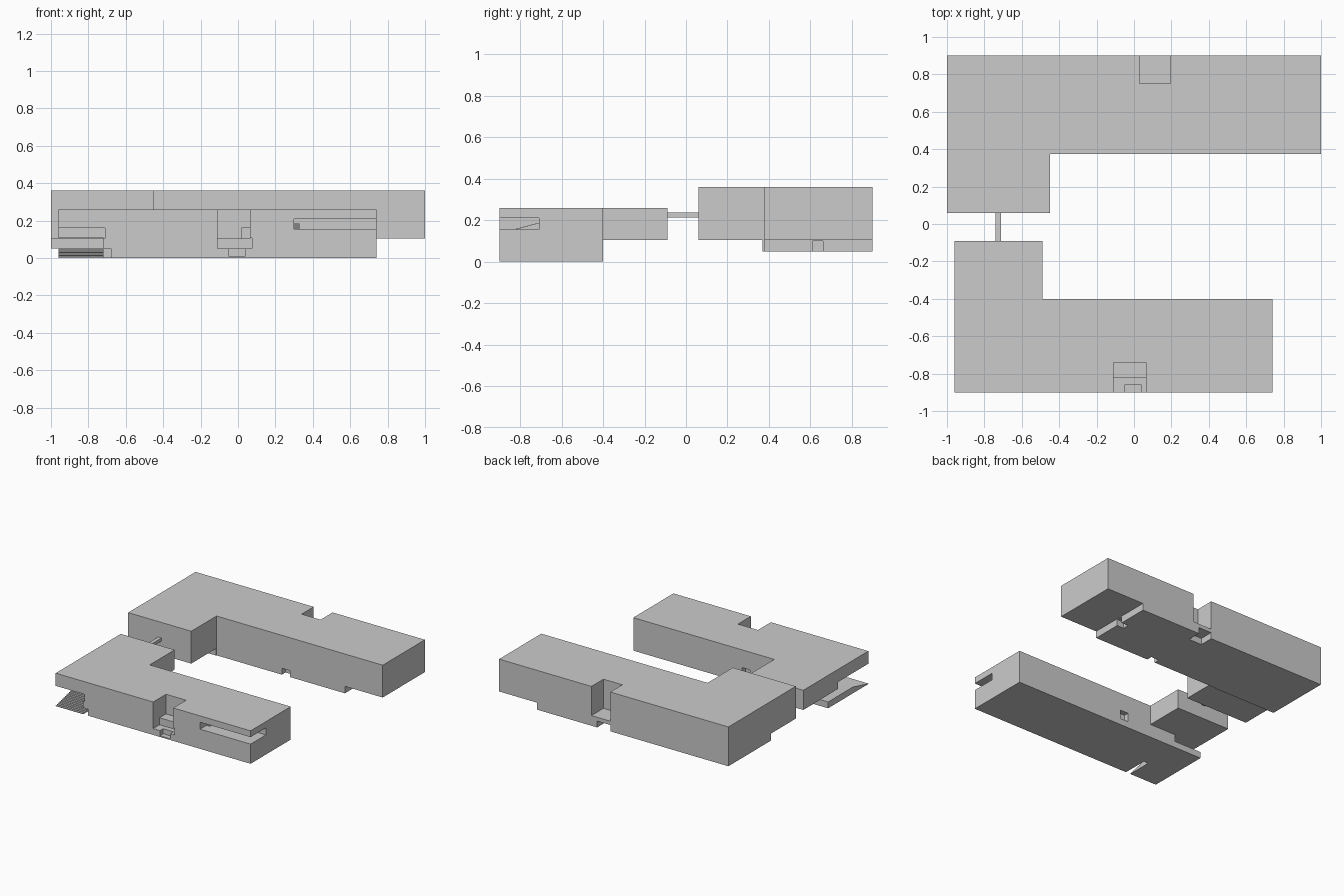
import bpy, bmesh

if "Cube" in bpy.data.objects:
    bpy.data.objects.remove(bpy.data.objects["Cube"])


def prism(name, pts, axis, lo, hi):
    """Extrude a closed 2D outline: axis 'z' takes (x, y), axis 'x' takes (y, z)."""
    put = (lambda p, h: (p[0], p[1], h)) if axis == 'z' else (lambda p, h: (h, p[0], p[1]))
    bm = bmesh.new()
    face = bm.faces.new([bm.verts.new(put(p, lo)) for p in pts])
    ext = bmesh.ops.extrude_face_region(bm, geom=[face])
    delta = (0, 0, hi - lo) if axis == 'z' else (hi - lo, 0, 0)
    moved = [v for v in ext['geom'] if isinstance(v, bmesh.types.BMVert)]
    bmesh.ops.translate(bm, verts=moved, vec=delta)
    bmesh.ops.recalc_face_normals(bm, faces=bm.faces)
    me = bpy.data.meshes.new(name)
    bm.to_mesh(me)
    bm.free()
    ob = bpy.data.objects.new(name, me)
    bpy.context.collection.objects.link(ob)
    return ob


def box(name, x0, x1, y0, y1, z0, z1):
    return prism(name, [(x0, y0), (x1, y0), (x1, y1), (x0, y1)], 'z', z0, z1)


def carve(ob, cuts):
    """Subtract boxes one after the other and bake the result."""
    bpy.context.view_layer.objects.active = ob
    for c in cuts:
        cutter = box('cutter', *c)
        cutter.hide_render = True
        mod = ob.modifiers.new('cut', 'BOOLEAN')
        mod.operation, mod.solver, mod.object = 'DIFFERENCE', 'EXACT', cutter
        bpy.ops.object.modifier_apply(modifier=mod.name)
        bpy.data.objects.remove(cutter)


def stairs(name, x0, x1, y0, y1, z0, z1, n):
    """Solid flight rising towards +y."""
    pts = [(y1, z0), (y0, z0)]
    for i in range(n):
        z = z0 + (z1 - z0) * (i + 1) / n
        pts += [(y0 + (y1 - y0) * i / n, z), (y0 + (y1 - y0) * (i + 1) / n, z)]
    return prism(name, pts, 'x', x0, x1)


# Front building: L outline with all recesses carved out
front = prism('front_building', [(-.96, -.9), (.74, -.9), (.74, -.4), (-.49, -.4),
                                 (-.49, -.09), (-.96, -.09)], 'z', 0, .26)
carve(front, [
    (-1.1, -.4, -.4, .1, -.1, .105),       # open space under wing
    (-1.1, -.72, -1, -.3, .05, .106),      # covered terrace on the left
    (-1.1, -.71, -1, -.52, .104, .16),     # taller terrace corner
    (-1.1, -.68, -1, -.7, -.1, .051),      # stair well
    (.30, .9, -1, -.71, .155, .21),        # balcony at right corner
    (-.11, .065, -1, -.74, .105, .4),      # notch in roof
    (-.11, .075, -1, -.82, .05, .106),     # lower entrance step
    (.02, .066, -.76, -.715, .105, .16),   # door niche
    (-.05, .04, -1, -.86, .01, .051),      # ground entrance
    (-.28, -.21, -.44, -.3, .05, .12),     # rear door niche
])
stairs('front_stairs', -.96, -.72, -.9, -.7, 0, .05, 12)
stairs('balcony_stairs', .30, .33, -.82, -.71, .155, .185, 6)

# Back building: overhanging upper storey on a smaller lower level
back = prism('back_building', [(-1, .06), (-.45, .06), (-.45, .375), (1, .375),
                               (1, .9), (-1, .9)], 'z', .05, .36)
carve(back, [
    (-1.1, 0, 0, .37, -.1, .105),          # open space under wing
    (.67, 1.1, .2, 1.1, -.1, .105),        # open space under right end
    (.03, .195, .75, 1.1, .13, .5),        # notch in roof
    (.03, .145, .79, 1.1, -.1, .1),        # rear entrance
    (.12, .19, .3, .42, -.1, .1),          # front door niche
    (.61, .8, .61, .66, -.1, .1),          # side door niche
])

# Bridge between the two buildings
box('bridge', -.74, -.71, -.09, .06, .213, .237)
